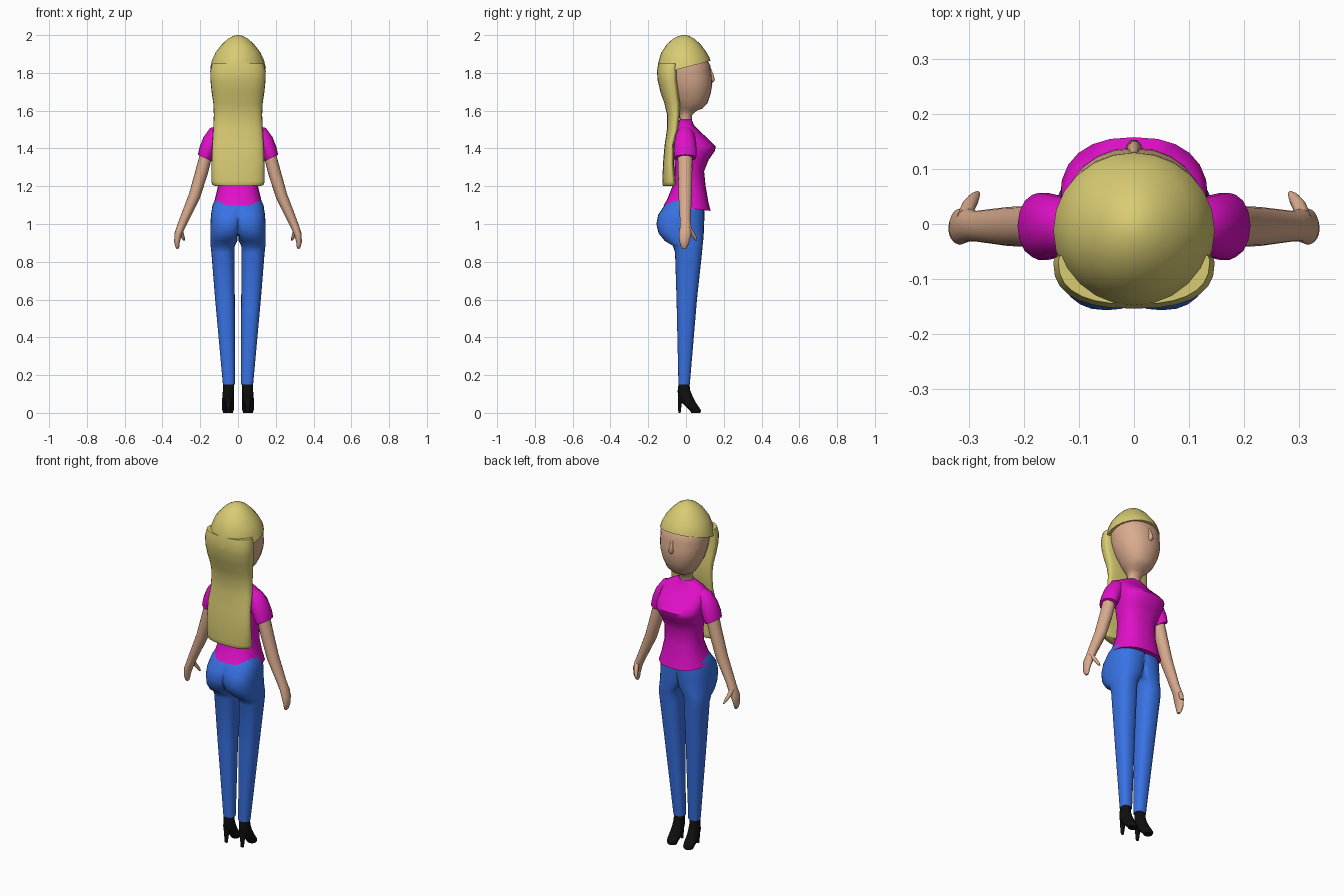
import bpy, bmesh
from math import sin, cos, tau, radians


def material(name, color):
    m = bpy.data.materials.new(name)
    m.diffuse_color = (*color, 1)
    return m


HAIR = material("blonde", (0.69, 0.60, 0.17))
SKIN = material("skin", (0.70, 0.41, 0.27))
PINK = material("magenta", (0.75, 0.005, 0.58))
BLUE = material("denim", (0.04, 0.17, 0.78))
BLACK = material("black", (0.005, 0.005, 0.005))


def loft(name, mat, rings, n=20, p=2.0, w=0.5, mirror=False, clamp=False):
    """Skin rings (z, cx, rx, y_back, y_front, tilt, slope); p squares the ring,
    w places its widest point between back and front."""
    bm = bmesh.new()
    loops = []
    for r in rings:
        z, cx, rx, yb, yf, tilt, slope = (*r, 0, 0)[:7]
        t = radians(tilt)
        y0 = yb + (yf - yb) * w
        loop = []
        for i in range(n):
            a = tau * i / n
            c, s = cos(a), sin(a)
            c = abs(c) ** (2 / p) * (1 if c > 0 else -1)
            s = abs(s) ** (2 / p) * (1 if s > 0 else -1)
            x = cx + rx * c * cos(t)
            y = y0 + s * (yf - y0 if s > 0 else y0 - yb)
            if clamp:
                x = max(x, 0)
            loop.append(bm.verts.new((x, y, z + rx * c * sin(t) + slope * y)))
        loops.append(loop)
    for a, b in zip(loops, loops[1:]):
        for i in range(n):
            j = (i + 1) % n
            bm.faces.new((a[i], a[j], b[j], b[i]))
    bm.faces.new(loops[0])
    bm.faces.new(loops[-1])
    if clamp:
        # open the inner seam so both halves weld into one surface
        seam = [f for f in bm.faces if all(v.co.x < 1e-5 for v in f.verts)]
        bmesh.ops.delete(bm, geom=seam, context='FACES')
    bmesh.ops.recalc_face_normals(bm, faces=bm.faces)
    me = bpy.data.meshes.new(name)
    bm.to_mesh(me)
    bm.free()
    me.materials.append(mat)
    ob = bpy.data.objects.new(name, me)
    bpy.context.collection.objects.link(ob)
    if mirror:
        ob.modifiers.new("mirror", 'MIRROR').merge_threshold = 0.0005
    bpy.ops.object.select_all(action='DESELECT')
    bpy.context.view_layer.objects.active = ob
    ob.select_set(True)
    bpy.ops.object.shade_smooth_by_angle(angle=radians(55))
    return ob


# Jeans: one leg and half the hips, mirrored
loft("jeans", BLUE, [
    (0.150, 0.048, 0.032, -0.040, 0.020),
    (0.600, 0.069, 0.052, -0.050, 0.058),
    (0.850, 0.080, 0.061, -0.058, 0.085),
    (0.885, 0.081, 0.064, -0.070, 0.088),
    (0.910, 0.075, 0.071, -0.112, 0.091),
    (0.950, 0.058, 0.088, -0.145, 0.094),
    (1.000, 0.050, 0.096, -0.157, 0.096),
    (1.050, 0.040, 0.103, -0.147, 0.098),
    (1.100, 0.015, 0.120, -0.113, 0.098),
    (1.140, 0.000, 0.115, -0.085, 0.090)], n=28, p=2.4, mirror=True, clamp=True)

# Ankle boots with stiletto heels
loft("boots", BLACK, [
    (0.158, 0.050, 0.030, -0.039, 0.018),
    (0.120, 0.051, 0.029, -0.044, 0.022),
    (0.085, 0.052, 0.031, -0.043, 0.036),
    (0.055, 0.053, 0.032, -0.024, 0.052),
    (0.028, 0.053, 0.033, 0.004, 0.070),
    (0.012, 0.053, 0.030, 0.022, 0.080),
    (0.000, 0.053, 0.025, 0.028, 0.076)], n=16, mirror=True)
loft("boot_heels", BLACK, [
    (0.095, 0.052, 0.024, -0.042, -0.004),
    (0.050, 0.052, 0.015, -0.043, -0.022),
    (0.000, 0.052, 0.009, -0.041, -0.028)], n=10, mirror=True)

# T-shirt body with flared hem, waist and bust
loft("shirt", PINK, [
    (1.085, 0, 0.138, -0.118, 0.130, 0, -0.12),
    (1.125, 0, 0.124, -0.100, 0.118, 0, -0.05),
    (1.200, 0, 0.106, -0.072, 0.104),
    (1.280, 0, 0.108, -0.060, 0.096),
    (1.340, 0, 0.123, -0.062, 0.120),
    (1.385, 0, 0.132, -0.068, 0.152),
    (1.410, 0, 0.135, -0.070, 0.158),
    (1.445, 0, 0.136, -0.072, 0.124),
    (1.485, 0, 0.134, -0.068, 0.080),
    (1.520, 0, 0.115, -0.052, 0.044),
    (1.543, 0, 0.072, -0.038, 0.034),
    (1.552, 0, 0.042, -0.033, 0.031)], n=24, p=2.4)
loft("sleeves", PINK, [
    (1.475, 0.085, 0.050, -0.048, 0.040, 70),
    (1.465, 0.115, 0.054, -0.056, 0.047, 52),
    (1.430, 0.143, 0.050, -0.062, 0.053, 36),
    (1.385, 0.165, 0.044, -0.067, 0.058, 28),
    (1.350, 0.177, 0.039, -0.062, 0.055, 26)], n=14, mirror=True)

# Arms, hands and thumbs
loft("arms", SKIN, [
    (1.380, 0.165, 0.033, -0.045, 0.035, 18),
    (1.280, 0.191, 0.034, -0.042, 0.033, 18),
    (1.150, 0.230, 0.031, -0.040, 0.031, 20),
    (1.020, 0.287, 0.024, -0.032, 0.024, 22),
    (0.985, 0.302, 0.022, -0.032, 0.028, 20),
    (0.945, 0.317, 0.020, -0.038, 0.028, 8),
    (0.905, 0.323, 0.015, -0.034, 0.018, -4),
    (0.880, 0.321, 0.011, -0.027, 0.008, -10),
    (0.869, 0.319, 0.006, -0.018, 0.000, -12)], n=16, mirror=True)
loft("thumbs", SKIN, [
    (0.985, 0.308, 0.014, 0.002, 0.026),
    (0.955, 0.302, 0.013, 0.018, 0.044),
    (0.930, 0.292, 0.010, 0.034, 0.057),
    (0.912, 0.285, 0.005, 0.048, 0.060)], n=10, mirror=True)

# Neck and head
loft("head", SKIN, [
    (1.530, 0, 0.041, -0.034, 0.031),
    (1.575, 0, 0.036, -0.030, 0.031),
    (1.597, 0, 0.047, -0.034, 0.052),
    (1.612, 0, 0.064, -0.045, 0.088),
    (1.640, 0, 0.085, -0.060, 0.114),
    (1.690, 0, 0.110, -0.085, 0.131),
    (1.740, 0, 0.125, -0.100, 0.139),
    (1.780, 0, 0.130, -0.112, 0.137),
    (1.810, 0, 0.132, -0.118, 0.131),
    (1.835, 0, 0.132, -0.120, 0.130),
    (1.870, 0, 0.124, -0.118, 0.112),
    (1.910, 0, 0.100, -0.095, 0.080)], n=24, p=2.15)
loft("nose", SKIN, [
    (1.745, 0, 0.011, 0.110, 0.138),
    (1.762, 0, 0.016, 0.110, 0.154),
    (1.790, 0, 0.010, 0.110, 0.147),
    (1.825, 0, 0.007, 0.110, 0.132)], n=10)

# Hair: domed cap with fringe, then the long fall down the back
loft("hair_cap", HAIR, [
    (1.830, 0, 0.147, -0.154, 0.130, 0, 0.26),
    (1.868, 0, 0.138, -0.148, 0.124, 0, 0.12),
    (1.910, 0, 0.118, -0.132, 0.106, 0, 0.03),
    (1.950, 0, 0.086, -0.103, 0.078),
    (1.980, 0, 0.054, -0.070, 0.046),
    (1.995, 0, 0.026, -0.040, 0.018),
    (2.000, 0, 0.008, -0.018, 0.000)], n=24)
loft("hair_upper_fall", HAIR, [
    (1.850, 0, 0.138, -0.146, -0.040),
    (1.810, 0, 0.147, -0.154, -0.042),
    (1.760, 0, 0.146, -0.150, -0.042),
    (1.700, 0, 0.140, -0.136, -0.036),
    (1.640, 0, 0.131, -0.115, -0.030),
    (1.580, 0, 0.128, -0.101, -0.031),
    (1.500, 0, 0.131, -0.101, -0.040),
    (1.420, 0, 0.136, -0.113, -0.064),
    (1.320, 0, 0.140, -0.122, -0.064),
    (1.225, 0, 0.141, -0.125, -0.055),
    (1.208, 0, 0.136, -0.124, -0.055),
    (1.202, 0, 0.124, -0.121, -0.058)], n=28, p=2.5, w=0.75)
